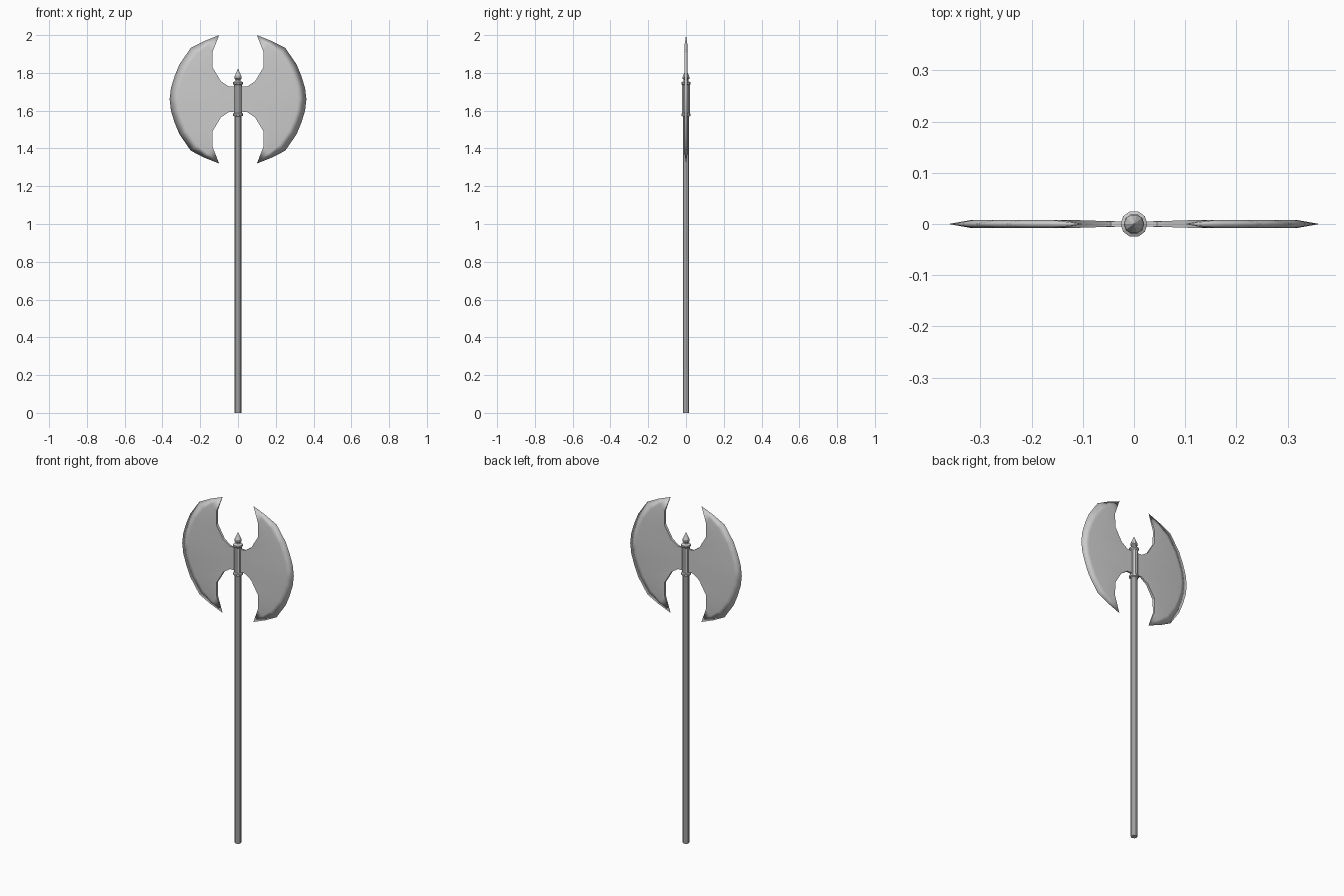
import bpy, bmesh, math
from mathutils import Vector

if "Cube" in bpy.data.objects:
    bpy.data.objects.remove(bpy.data.objects["Cube"])


def make_object(name, bm):
    mesh = bpy.data.meshes.new(name)
    bm.to_mesh(mesh)
    bm.free()
    obj = bpy.data.objects.new(name, mesh)
    bpy.context.collection.objects.link(obj)
    return obj


def lathe(name, profile, sides=10):
    """Closed solid turned around z from (radius, height) points."""
    bm = bmesh.new()
    rings = [[bm.verts.new((r * math.cos(2 * math.pi * k / sides),
                            r * math.sin(2 * math.pi * k / sides), z))
              for k in range(sides)] for r, z in profile]
    for a, b in zip(rings, rings[1:]):
        for k in range(sides):
            n = (k + 1) % sides
            bm.faces.new((a[k], a[n], b[n], b[k]))
    bm.faces.new(rings[0][::-1])
    bm.faces.new(rings[-1])
    bmesh.ops.remove_doubles(bm, verts=bm.verts, dist=1e-5)
    return make_object(name, bm)


# Shaft
lathe("shaft", [(0.0175, 0), (0.0175, 1.75)])

# Socket with a ring at each end
lathe("socket", [(0.018, 1.57), (0.026, 1.573), (0.026, 1.583), (0.021, 1.588),
                 (0.021, 1.735), (0.026, 1.741), (0.026, 1.75), (0.014, 1.757)])

# Pointed finial
lathe("finial", [(0.014, 1.75), (0.013, 1.765), (0.02, 1.77),
                 (0.018, 1.782), (0.001, 1.82)])

# Double blade: one octant about its centre, mirrored on all three axes
outer = [(0.10, 0.34), (0.18, 0.308), (0.25, 0.272), (0.31, 0.185),
         (0.335, 0.125), (0.355, 0.06), (0.362, 0)]
inner = [(0.10, 0.34), (0.135, 0.25), (0.135, 0.17), (0.09, 0.095),
         (0.045, 0.065), (0, 0.068), (0, 0)]
bm = bmesh.new()
rows = []
for i, (o, n) in enumerate(zip(outer, inner)):
    o, n = Vector(o), Vector(n)
    bevel = o.lerp(n, min(0.4, 0.045 / max((n - o).length, 0.01)))
    y_bevel = 0.008 if i else 0
    y_inner = (0, 0.007, 0.008, 0.007, 0.005, 0.005, 0.005)[i]
    rows.append([bm.verts.new((p.x, y, p.y)) for p, y in
                 ((o, 0), (bevel, y_bevel), (n, y_inner), (n, 0))])
for i, (a, b) in enumerate(zip(rows, rows[1:])):
    for j in range(3):
        if j == 2 and i == len(rows) - 2:
            continue  # no wall on the mirror plane
        bm.faces.new((a[j], b[j], b[j + 1], a[j + 1]))
bmesh.ops.remove_doubles(bm, verts=bm.verts, dist=1e-5)
blade = make_object("double_blade", bm)
blade.location.z = 1.66
mirror = blade.modifiers.new("mirror", 'MIRROR')
mirror.use_axis = (True, True, True)
mirror.merge_threshold = 0.0005

bpy.ops.object.select_all(action='DESELECT')
blade.select_set(True)
bpy.context.view_layer.objects.active = blade
bpy.ops.object.shade_smooth_by_angle(angle=math.radians(30))
